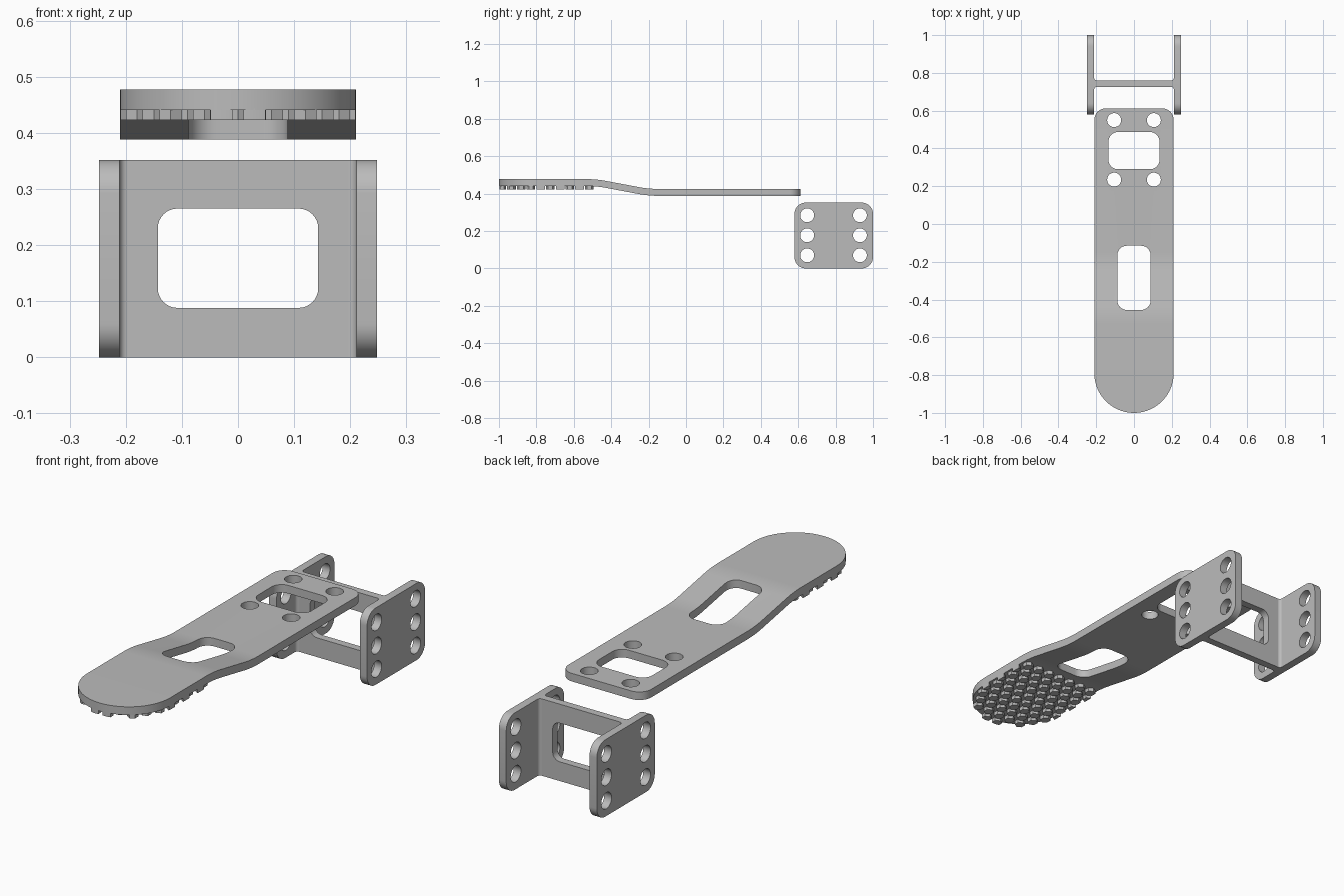
import bpy, bmesh
from math import sin, cos, pi, radians, hypot
from mathutils import Matrix

if "Cube" in bpy.data.objects:
    bpy.data.objects.remove(bpy.data.objects["Cube"])

GREY = (0.5, 0.5, 0.5, 1)
steel = bpy.data.materials.new("brushed grey")
steel.use_nodes = True
steel.diffuse_color = GREY
steel.node_tree.nodes["Principled BSDF"].inputs["Base Color"].default_value = GREY


def loop(x0, x1, y0, y1, low, high):
    """Rectangle outline with separate radii for its low-y and high-y corners."""
    pts = []
    corners = ((x1, y1, -1, -1, high), (x0, y1, 1, -1, high),
               (x0, y0, 1, 1, low), (x1, y0, -1, 1, low))
    for q, (x, y, sx, sy, r) in enumerate(corners):
        n = 20 if r > 0.1 else 8
        for i in range(n + 1):
            a = (q + i / n) * pi / 2
            pts.append((round(x + r * (sx + cos(a)), 5), round(y + r * (sy + sin(a)), 5)))
    return list(dict.fromkeys(pts))


def hole(x, y, r=0.037):
    return loop(x - r, x + r, y - r, y + r, r, r)


def finish(name, bm):
    bmesh.ops.recalc_face_normals(bm, faces=bm.faces)
    mesh = bpy.data.meshes.new(name)
    bm.to_mesh(mesh)
    bm.free()
    mesh.materials.append(steel)
    ob = bpy.data.objects.new(name, mesh)
    bpy.context.collection.objects.link(ob)
    bpy.ops.object.select_all(action='DESELECT')
    ob.select_set(True)
    bpy.context.view_layer.objects.active = ob
    bpy.ops.object.shade_smooth_by_angle(angle=radians(30))
    return ob


def sheet(loops, half):
    """Flat plate from an outline and holes, as a bmesh centred on local z."""
    cu = bpy.data.curves.new("outline", 'CURVE')
    cu.dimensions = '2D'
    cu.fill_mode = 'BOTH'
    cu.extrude = half
    for pts in loops:
        sp = cu.splines.new('POLY')
        sp.points.add(len(pts) - 1)
        for p, (x, y) in zip(sp.points, pts):
            p.co = (x, y, 0, 1)
        sp.use_cyclic_u = True
    tmp = bpy.data.objects.new("outline", cu)
    bpy.context.collection.objects.link(tmp)
    dg = bpy.context.evaluated_depsgraph_get()
    mesh = bpy.data.meshes.new_from_object(tmp.evaluated_get(dg))
    bm = bmesh.new()
    bm.from_mesh(mesh)
    bmesh.ops.remove_doubles(bm, verts=bm.verts, dist=0.00005)
    bpy.data.objects.remove(tmp)
    bpy.data.curves.remove(cu)
    bpy.data.meshes.remove(mesh)
    return bm


# Pedal arm: flat plate, then stepped upward towards the front
W, TIP = 0.21, -1.0
BEND_FRONT, BEND_BACK = -0.48, -0.2
LOW, HIGH, HALF = 0.4065, 0.459, 0.0185


def arm_height(y):
    total = 0
    for i in range(-4, 5):
        t = (BEND_BACK - (y + i * 0.012)) / (BEND_BACK - BEND_FRONT)
        total += min(max(t, 0), 1)
    return LOW + (HIGH - LOW) * total / 9


loops = [loop(-W, W, TIP, 0.612, W, 0.06),
         loop(-0.135, 0.135, 0.29, 0.487, 0.05, 0.05),
         loop(-0.088, 0.088, -0.455, -0.115, 0.05, 0.05)]
loops += [hole(s * 0.105, y) for s in (-1, 1) for y in (0.235, 0.55)]
bm = sheet(loops, HALF)
for bend in (BEND_FRONT, BEND_BACK):
    for i in range(-4, 5):
        bmesh.ops.bisect_plane(bm, geom=bm.verts[:] + bm.edges[:] + bm.faces[:],
                               plane_co=(0, bend + i * 0.012, 0), plane_no=(0, 1, 0))
for v in bm.verts:
    v.co.z += arm_height(v.co.y)
finish("pedal_arm", bm)

# Grip studs under the front pad, trimmed to its outline
PITCH, STUD, TOP, BOTTOM = 0.06, 0.023, 0.443, 0.423


def trim(x, y):
    x = min(max(x, -W), W)
    dy = y - (TIP + W)
    d = hypot(x, dy)
    if dy < 0 and d > W:
        x, dy = x * W / d, dy * W / d
    return x, dy + TIP + W


bm = bmesh.new()
for row in range(10):
    cy = -0.985 + row * PITCH * 0.866
    for col in range(-4, 5):
        cx = (col + 0.5 * (row % 2 == 0)) * PITCH
        if cy > -0.48 or trim(cx, cy) != (cx, cy) and hypot(cx - trim(cx, cy)[0], cy - trim(cx, cy)[1]) > 0.004:
            continue
        ring = [trim(cx + STUD * sin(k * pi / 3), cy + STUD * cos(k * pi / 3)) for k in range(6)]
        low = bm.faces.new([bm.verts.new((x, y, BOTTOM)) for x, y in ring])
        up = bmesh.ops.extrude_face_region(bm, geom=[low], use_keep_orig=True)
        for v in up["geom"]:
            if isinstance(v, bmesh.types.BMVert):
                v.co.z = TOP
bmesh.ops.remove_doubles(bm, verts=bm.verts, dist=0.00005)
finish("grip_studs", bm)

# Bracket side plates with three holes front and back
H = 0.352
TO_SIDE = Matrix(((0, 0, 1), (1, 0, 0), (0, 1, 0))).to_4x4()
TO_FRONT = Matrix(((1, 0, 0), (0, 0, -1), (0, 1, 0))).to_4x4()
for side, s in (("left", 1), ("right", -1)):
    loops = [loop(0.58, 1.0, 0, H, 0.06, 0.06)]
    loops += [hole(y, z) for y in (0.648, 0.93) for z in (0.07, 0.177, 0.284)]
    bm = sheet(loops, 0.0185)
    bm.transform(Matrix.Translation((s * 0.2295, 0, 0)) @ TO_SIDE)
    finish("bracket_plate_" + side, bm)

# Bracket cross web with a window
bm = sheet([loop(-0.212, 0.212, 0, H, 0, 0),
            loop(-0.143, 0.143, 0.088, 0.265, 0.035, 0.035)], 0.0175)
bm.transform(Matrix.Translation((0, 0.743, 0)) @ TO_FRONT)
finish("bracket_web", bm)

# Rounded inside corners between web and plates
R = 0.014
for side, s in (("left", 1), ("right", -1)):
    for end, d in (("front", -1), ("back", 1)):
        face = 0.743 + d * 0.0175
        arc = [(s * (0.211 - R + R * cos(a)), face + d * R * (1 - sin(a)))
               for a in (i * pi / 12 for i in range(7))]
        bm = sheet([[(s * 0.211, face)] + arc], H / 2)
        bm.transform(Matrix.Translation((0, 0, H / 2)))
        finish("bracket_fillet_" + end + "_" + side, bm)
